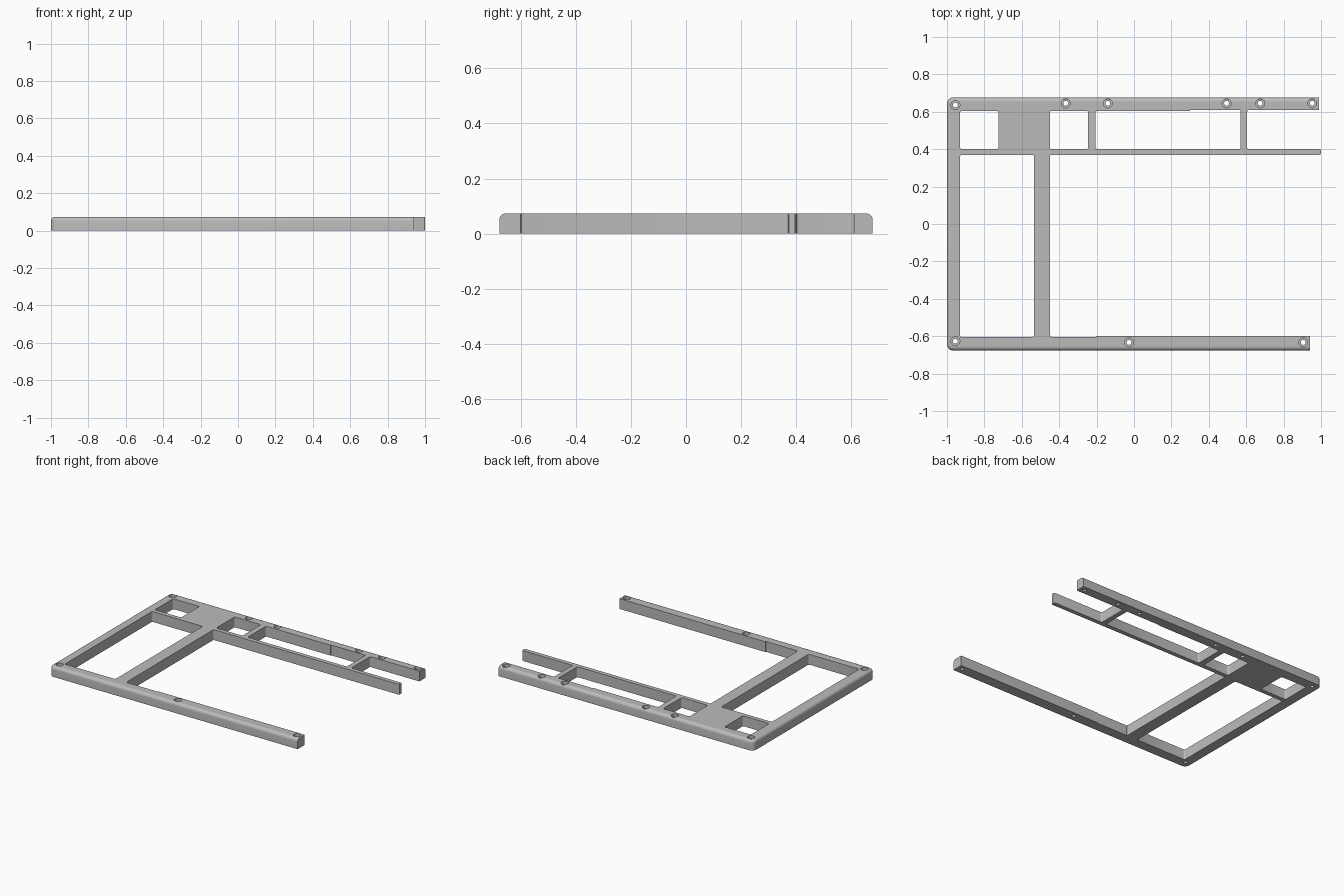
import bpy
import bmesh
from math import pi

cube = bpy.data.objects.get("Cube")
if cube:
    bpy.data.objects.remove(cube, do_unlink=True)

HEIGHT = 0.073
HALF = 0.677    # half depth of the frame
FAR = 1.2       # past the open right side

grey = bpy.data.materials.new("plain grey")
grey.use_nodes = True
colour = (0.5, 0.5, 0.5, 1)
grey.diffuse_color = colour
grey.node_tree.nodes["Principled BSDF"].inputs["Base Color"].default_value = colour


def make_object(name, bm):
    mesh = bpy.data.meshes.new(name)
    bm.to_mesh(mesh)
    bm.free()
    ob = bpy.data.objects.new(name, mesh)
    bpy.context.collection.objects.link(ob)
    return ob


def upright(edge):
    a, b = edge.verts
    return abs(a.co.z - b.co.z) > 0.9 * HEIGHT


def round_edges(bm, edges, radius, segments):
    bmesh.ops.bevel(bm, geom=edges, offset=radius, offset_type='OFFSET',
                    segments=segments, profile=0.5, affect='EDGES')


def box(x0, x1, y0, y1, z0, z1):
    bm = bmesh.new()
    bmesh.ops.create_cube(bm, size=1)
    for v in bm.verts:
        v.co.x = x1 if v.co.x > 0 else x0
        v.co.y = y1 if v.co.y > 0 else y0
        v.co.z = z1 if v.co.z > 0 else z0
    return bm


def cut(target, bm):
    cutter = make_object("cutter", bm)
    cutter.hide_render = True
    mod = target.modifiers.new("cut", 'BOOLEAN')
    mod.operation = 'DIFFERENCE'
    mod.solver = 'EXACT'
    mod.object = cutter
    bpy.context.view_layer.objects.active = target
    bpy.ops.object.modifier_apply(modifier=mod.name)
    mesh = cutter.data
    bpy.data.objects.remove(cutter, do_unlink=True)
    bpy.data.meshes.remove(mesh)


def cut_box(target, x0, x1, y0, y1, radius=0):
    bm = box(x0, x1, y0, y1, -0.1, HEIGHT + 0.1)
    if radius:
        round_edges(bm, [e for e in bm.edges if upright(e)], radius, 4)
    cut(target, bm)


def cut_cylinder(target, x, y, radius, bottom):
    bm = bmesh.new()
    top = HEIGHT + 0.05
    bmesh.ops.create_cone(bm, cap_ends=True, segments=24, radius1=radius,
                          radius2=radius, depth=top - bottom)
    bmesh.ops.translate(bm, verts=bm.verts, vec=(x, y, (top + bottom) / 2))
    cut(target, bm)


# Plate with rounded left corners and a rounded outer top edge
bm = box(-1, FAR, -HALF, HALF, 0, HEIGHT)
round_edges(bm, [e for e in bm.edges if upright(e)
                 and e.verts[0].co.x < 0], 0.035, 6)
rim = [e for e in bm.edges
       if all(v.co.z > HEIGHT - 0.001 for v in e.verts)
       and not all(v.co.x > FAR - 0.001 for v in e.verts)]
round_edges(bm, rim, 0.022, 5)
frame = make_object("frame", bm)
frame.data.materials.append(grey)

# Windows and open bays between the rails
for window in [(-0.93, -0.725, 0.4, 0.605),
               (-0.45, -0.245, 0.4, 0.605),
               (-0.205, 0.57, 0.4, 0.605),
               (0.605, 1.4, 0.4, 0.61),
               (-0.93, -0.535, -0.605, 0.37),
               (-0.45, 1.4, -0.6, 0.37)]:
    cut_box(frame, *window, radius=0.01)

# Small steps along the inner rail edges
cut_box(frame, 0.3, 0.57, 0.5, 0.61)
cut_box(frame, -0.445, -0.2, -0.605, -0.5)

# Rail ends, each at its own length
cut_box(frame, 0.94, 1.4, -1, 0)
cut_box(frame, 0.99, 1.4, 0.5, 1)
cut_box(frame, 1.0, 1.4, 0.2, 0.5)

# Counterbored screw holes
screws = [(-0.955, 0.636), (-0.955, -0.627)]
screws += [(x, 0.645) for x in (-0.365, -0.14, 0.495, 0.675, 0.953)]
screws += [(x, -0.633) for x in (-0.027, 0.905)]
for x, y in screws:
    cut_cylinder(frame, x, y, 0.024, HEIGHT - 0.022)
    cut_cylinder(frame, x, y, 0.013, -0.05)

# Rounded tip of the middle rail
bm = bmesh.new()
bm.from_mesh(frame.data)
tip = [e for e in bm.edges if upright(e) and e.verts[0].co.x > 0.995]
round_edges(bm, tip, 0.009, 3)
bm.to_mesh(frame.data)
bm.free()

bpy.ops.object.select_all(action='DESELECT')
frame.select_set(True)
bpy.context.view_layer.objects.active = frame
bpy.ops.object.shade_smooth_by_angle(angle=pi / 6)
